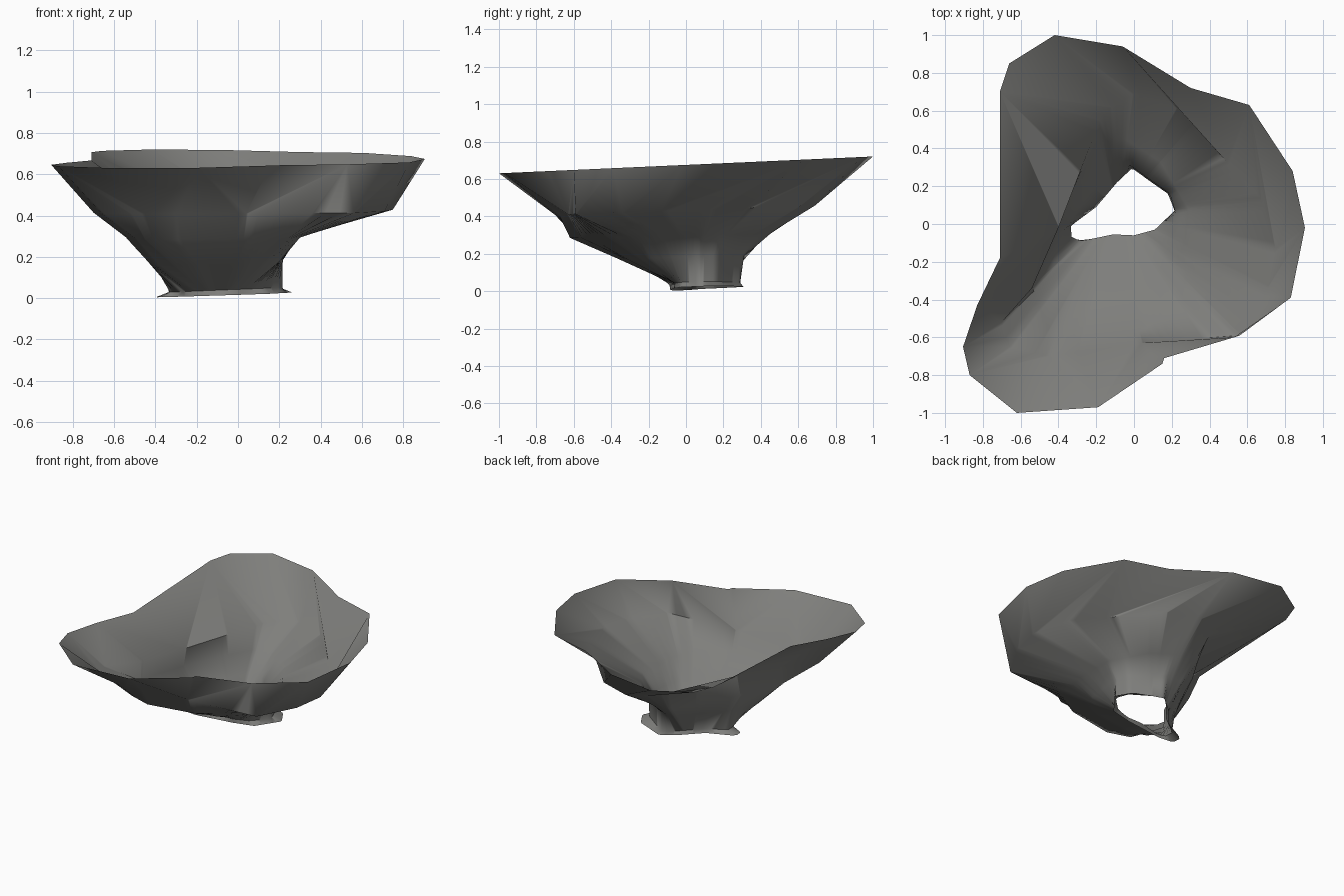
import bpy, bmesh, math
from mathutils import Vector

if "Cube" in bpy.data.objects:
    bpy.data.objects.remove(bpy.data.objects["Cube"])

CENTRE = Vector((-0.09, 0.07))
SIDES = 96

# Cross-sections from foot to rim: (height, tilt in x, tilt in y), outline
foot = ((0.017, 0.03, 0.02),
        [(.265, .12), (.2, .23), (0, .31), (-.1, .23), (-.22, .09), (-.4, .0),
         (-.39, -.07), (-.28, -.085), (0, -.06), (.15, -.03)])
neck = ((0.043, 0.04, 0.01),
        [(.215, .07), (.18, .16), (.08, .23), (-.01, .295), (-.09, .22), (-.2, .09),
         (-.335, -.01), (-.33, -.07), (-.28, -.09), (-.11, -.055), (0, -.06), (.11, -.03)])
throat = ((0.18, 0.02, 0.04),
          [(.22, .06), (.19, .16), (-.02, .31), (-.14, .33), (-.22, .18), (-.36, -.01),
           (-.43, -.2), (-.4, -.3), (-.25, -.34), (.05, -.31), (.2, -.19)])
shelf = ((0.297, 0.0, 0.02),
         [(.29, .08), (.14, .33), (-.05, .45), (-.18, .43), (-.29, .25), (-.42, -.02),
          (-.54, -.33), (-.45, -.57), (-.29, -.62), (.05, -.56), (.24, -.42), (.3, -.19)])
bowl = ((0.433, 0.0, 0.036),
        [(.75, -.13), (.67, .14), (.49, .33), (.23, .61), (0, .69), (-.12, .62), (-.18, .55),
         (-.4, -.02), (-.54, -.34), (-.7, -.52), (-.66, -.65), (-.45, -.7), (.04, -.63),
         (.56, -.59), (.71, -.34)])
rim = ((0.675, 0.0, 0.045),
       [(.905, -.02), (.84, .28), (.61, .63), (.3, .72), (-.06, .94), (-.42, 1.0),
        (-.66, .85), (-.71, .70), (-.71, -.18), (-.83, -.43), (-.905, -.65), (-.87, -.8),
        (-.62, -1.0), (-.19, -.97), (.15, -.74), (.16, -.71), (.53, -.6), (.83, -.39)])

# Twisted upper wall: how many rim edges fan out from each bowl corner
FANS = [2, 0, 2, 0, 1, 2, 0, 2, 0, 1, 1, 2, 3, 1, 1]


def lift(section, p):
    """Place a plan point on the tilted plane of its section."""
    h, tx, ty = section[0]
    return (p[0], p[1], max(0.0, h + tx * p[0] + ty * p[1]))


def sample(outline, deg):
    """Point where a ray from the centre meets the outline."""
    d = Vector((math.cos(math.radians(deg)), math.sin(math.radians(deg))))
    best = 0.0
    for i, p in enumerate(outline):
        a = Vector(p) - CENTRE
        e = Vector(outline[(i + 1) % len(outline)]) - CENTRE - a
        den = d.cross(e)
        if abs(den) < 1e-9:
            continue
        t, s = a.cross(e) / den, a.cross(d) / den
        if t > 0 and -1e-6 <= s <= 1 + 1e-6:
            best = max(best, t)
    return CENTRE + d * best


def degrees_of(p):
    return round(math.degrees(math.atan2(p[1] - CENTRE.y, p[0] - CENTRE.x)) % 360, 2)


# Even angles plus the bowl and shelf corners so outlines stay crisp
corners = [degrees_of(p) for p in bowl[1]]
angles = {360 * i / SIDES for i in range(SIDES)}
angles = sorted(angles | set(corners) | {degrees_of(p) for p in shelf[1]})
n = len(angles)

# Lower shell, lofted from the foot to the bowl edge
bm = bmesh.new()
rings = [[bm.verts.new(lift(s, sample(s[1], a))) for a in angles]
         for s in (foot, neck, throat, shelf, bowl)]
for lo, hi in zip(rings, rings[1:]):
    for i in range(n):
        j = (i + 1) % n
        bm.faces.new((lo[i], lo[j], hi[j], hi[i]))

# Upper wall, flat twisted triangles from the bowl edge to the rim
rim_verts = [bm.verts.new(lift(rim, p)) for p in rim[1]]
edge = rings[-1]
r = 0
for k, fan in enumerate(FANS):
    i, end = angles.index(corners[k]), angles.index(corners[(k + 1) % len(corners)])
    for _ in range(fan):
        nxt = (r + 1) % len(rim_verts)
        bm.faces.new((edge[i], rim_verts[nxt], rim_verts[r]))
        r = nxt
    while i != end:
        bm.faces.new((edge[i], edge[(i + 1) % n], rim_verts[r]))
        i = (i + 1) % n

mesh = bpy.data.meshes.new("bowl_shell")
bm.to_mesh(mesh)
bm.free()

shell = bpy.data.objects.new("bowl_shell", mesh)
bpy.context.collection.objects.link(shell)
grey = bpy.data.materials.new("warm_grey")
grey.diffuse_color = (0.21, 0.21, 0.2, 1)
grey.use_nodes = True
grey.node_tree.nodes["Principled BSDF"].inputs["Base Color"].default_value = grey.diffuse_color
mesh.materials.append(grey)

bpy.context.view_layer.objects.active = shell
shell.select_set(True)
bpy.ops.object.shade_smooth_by_angle(angle=math.radians(60))
